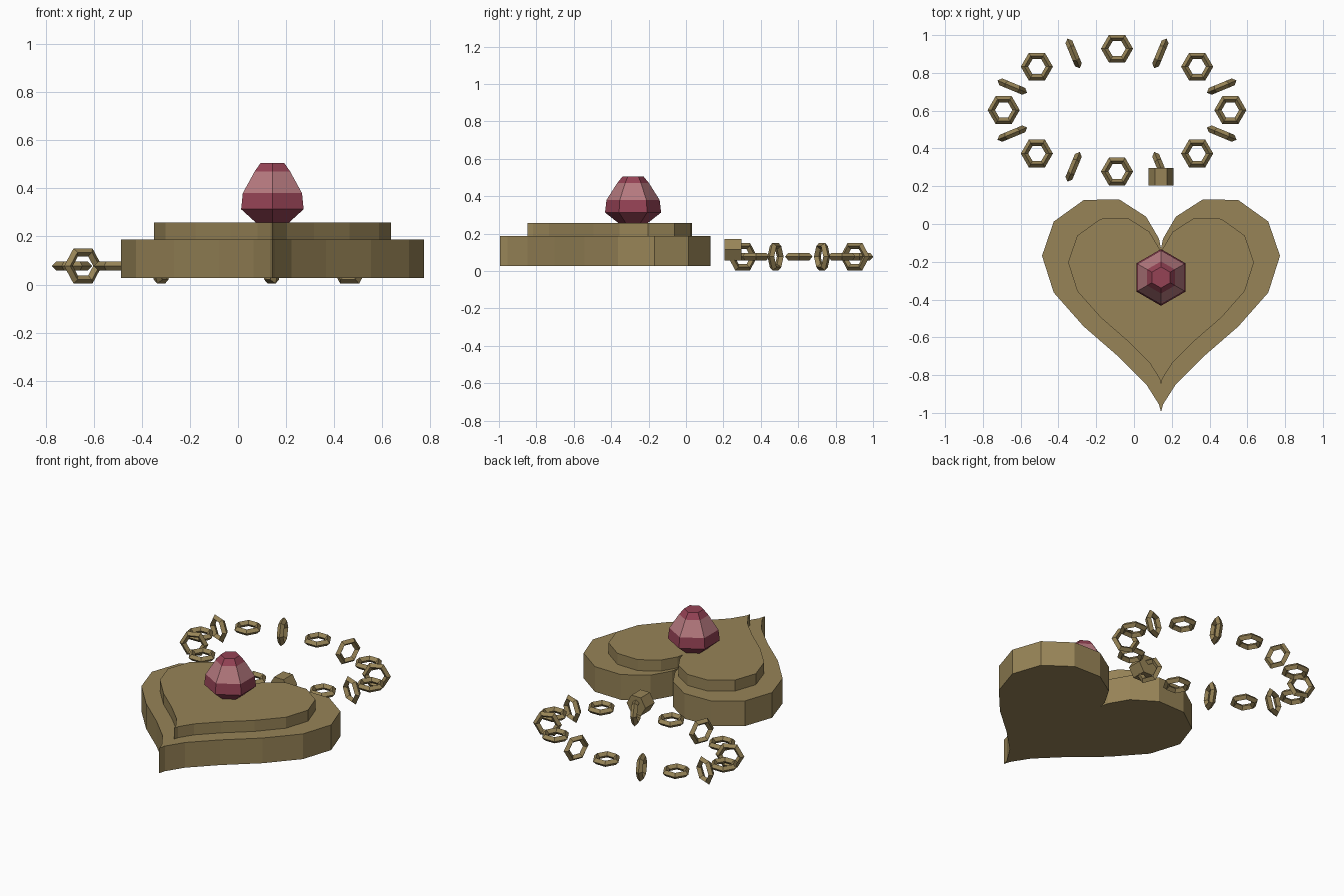
import bpy, bmesh
from math import sin, cos, pi, radians
from mathutils import Matrix

if "Cube" in bpy.data.objects:
    bpy.data.objects.remove(bpy.data.objects["Cube"])


def material(name, color):
    m = bpy.data.materials.new(name)
    m.diffuse_color = (*color, 1)
    m.use_nodes = True
    m.node_tree.nodes["Principled BSDF"].inputs["Base Color"].default_value = m.diffuse_color
    return m


GOLD = material("gold", (0.31, 0.23, 0.095))
RED = material("red_gem", (0.30, 0.055, 0.09))
PINK = material("pink_gem", (0.46, 0.19, 0.21))


def finish(name, bm, *mats):
    bmesh.ops.recalc_face_normals(bm, faces=bm.faces)
    mesh = bpy.data.meshes.new(name)
    bm.to_mesh(mesh)
    bm.free()
    for m in mats:
        mesh.materials.append(m)
    ob = bpy.data.objects.new(name, mesh)
    bpy.context.collection.objects.link(ob)
    return ob


def loft(bm, rings, caps=True):
    """Skin a list of closed point rings; returns the faces of each band."""
    loops = [[bm.verts.new(p) for p in r] for r in rings]
    n = len(loops[0])
    bands = [[bm.faces.new((a[i], a[(i + 1) % n], b[(i + 1) % n], b[i])) for i in range(n)]
             for a, b in zip(loops, loops[1:])]
    if caps:
        bm.faces.new(loops[0][::-1])
        bm.faces.new(loops[-1])
    return bands


# Heart plates: 24-point heart curve, extruded
def heart(name, half_width, z0, z1):
    s = half_width / 16
    pts = []
    for i in range(24):
        t = radians(15 * i)
        pts.append((0.143 + s * 16 * sin(t) ** 3,
                    -0.326 + s * (13 * cos(t) - 5 * cos(2 * t) - 2 * cos(3 * t) - cos(4 * t))))
    bm = bmesh.new()
    loft(bm, [[(x, y, z) for x, y in pts] for z in (z0, z1)])
    finish(name, bm, GOLD)


heart("heart_base", 0.63, 0.027, 0.187)
heart("heart_raised_plate", 0.492, 0.187, 0.257)

# Faceted gem: six sides, lighter crown band
bm = bmesh.new()
profile = [(0.07, 0.25), (0.15, 0.313), (0.142, 0.38), (0.085, 0.47), (0.056, 0.506)]
bands = loft(bm, [[(0.143 + r * cos(radians(30 + 60 * k)), -0.283 + r * sin(radians(30 + 60 * k)), z)
                   for k in range(6)] for r, z in profile])
for f in bands[2]:
    f.material_index = 1
finish("gem", bm, RED, PINK)


# Chain: 16 hexagonal links with a diamond section, alternately flat and upright
def link(name, matrix, major=0.0655, minor=0.0195):
    bm = bmesh.new()
    rings = []
    for i in range(7):
        a = pi / 3 * (i % 6)
        rings.append([((major + minor * cos(b)) * cos(a), (major + minor * cos(b)) * sin(a), minor * sin(b))
                      for b in (0, pi / 2, pi, 3 * pi / 2)])
    loft(bm, rings, caps=False)
    bmesh.ops.remove_doubles(bm, verts=bm.verts, dist=1e-5)
    bmesh.ops.transform(bm, matrix=matrix, verts=bm.verts)
    finish(name, bm, GOLD)


for i in range(16):
    t = i * pi / 8
    m = Matrix.Translation((-0.09 + 0.6 * cos(t), 0.603 + 0.325 * sin(t), 0.077))
    if i % 2:
        m = m @ Matrix.Rotation(t, 4, 'Z') @ Matrix.Rotation(pi / 2, 4, 'X')
    link(f"chain_link_{i + 1}", m)

# Clasp: short hexagonal barrel along y
bm = bmesh.new()
loft(bm, [[(0.143 + 0.066 * cos(k * pi / 3), y, 0.114 + 0.066 * sin(k * pi / 3)) for k in range(6)]
          for y in (0.205, 0.297)])
finish("clasp", bm, GOLD)
